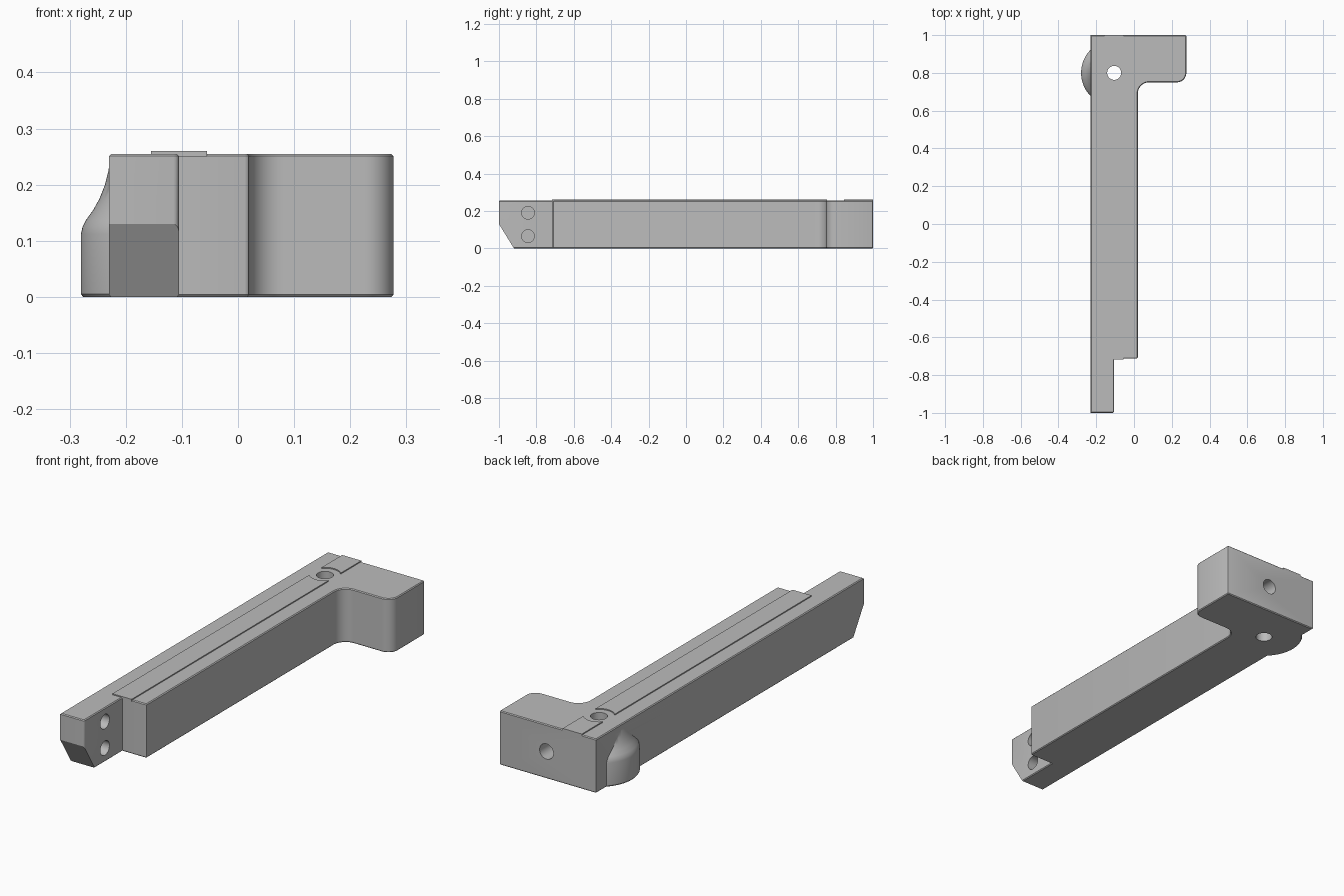
import bpy, bmesh, math
from mathutils import Matrix, Vector

cube = bpy.data.objects.get("Cube")
if cube:
    bpy.data.objects.remove(cube, do_unlink=True)

TOP = 0.255
PIN = Vector((-0.105, 0.8, 0))

grey = bpy.data.materials.new("plain grey")
grey.use_nodes = True
colour = (0.5, 0.5, 0.5, 1)
grey.diffuse_color = colour
grey.node_tree.nodes["Principled BSDF"].inputs["Base Color"].default_value = colour


def finish(name, bm):
    bmesh.ops.recalc_face_normals(bm, faces=bm.faces)
    mesh = bpy.data.meshes.new(name)
    bm.to_mesh(mesh)
    bm.free()
    mesh.materials.append(grey)
    obj = bpy.data.objects.new(name, mesh)
    bpy.context.collection.objects.link(obj)
    return obj


def prism(name, points, direction, bevel=0):
    """Extrude a closed outline, optionally chamfering both rims."""
    bm = bmesh.new()
    face = bm.faces.new([bm.verts.new(p) for p in points])
    out = bmesh.ops.extrude_face_region(bm, geom=[face], use_keep_orig=True)
    moved = [g for g in out["geom"] if isinstance(g, bmesh.types.BMVert)]
    bmesh.ops.translate(bm, vec=direction, verts=moved)
    bmesh.ops.recalc_face_normals(bm, faces=bm.faces)
    if bevel:
        rims = [e for e in bm.edges if abs(e.verts[0].co.z - e.verts[1].co.z) < 1e-5]
        bmesh.ops.bevel(bm, geom=rims, offset=bevel, segments=1, affect='EDGES')
    return finish(name, bm)


def rod(name, centre, axis, radius, length):
    bm = bmesh.new()
    turn = Vector((0, 0, 1)).rotation_difference(Vector(axis)).to_matrix().to_4x4()
    bmesh.ops.create_cone(bm, cap_ends=True, segments=40, radius1=radius, radius2=radius,
                          depth=length, matrix=Matrix.Translation(centre) @ turn)
    return finish(name, bm)


def combine(target, tool, operation):
    mod = target.modifiers.new("combine", 'BOOLEAN')
    mod.operation, mod.solver, mod.object = operation, 'EXACT', tool
    tool.hide_render = True
    bpy.context.view_layer.objects.active = target
    bpy.ops.object.modifier_apply(modifier=mod.name)
    bpy.data.objects.remove(tool, do_unlink=True)


def arc(cx, cy, r, start, end, steps=10):
    angles = [math.radians(start + (end - start) * i / steps) for i in range(steps + 1)]
    return [(cx + r * math.cos(a), cy + r * math.sin(a), 0) for a in angles]


# Arm with narrow tongue at the front and a foot at the back
outline = [(-0.23, 1, 0), (-0.23, -1, 0)]
outline += arc(-0.115, -0.99, 0.01, -90, 0, 4)
outline += [(-0.105, -0.713, 0)]
outline += arc(0.012, -0.705, 0.008, -90, 0, 3)
outline += arc(0.08, 0.69, 0.06, 180, 90)
outline += arc(0.227, 0.8, 0.05, -90, 0)
outline += arc(0.271, 0.994, 0.006, 0, 90, 2)
arm = prism("arm", outline, (0, 0, TOP), 0.004)

# Rounded boss on the side, flowing into the wall above
bm = bmesh.new()
rings = []
for z, r in [(0, 0.171), (0.005, 0.175), (0.112, 0.175), (0.125, 0.172), (0.137, 0.166),
             (0.155, 0.153), (0.175, 0.142), (0.2, 0.132), (0.225, 0.126), (0.245, 0.123)]:
    ring = [PIN] + [Vector(p) for p in arc(PIN.x, PIN.y, r, 130, 230, 32)]
    rings.append([bm.verts.new((p.x, p.y, z)) for p in ring])
for low, high in zip(rings, rings[1:]):
    for i in range(len(low)):
        j = (i + 1) % len(low)
        bm.faces.new((low[i], low[j], high[j], high[i]))
bm.faces.new(rings[0])
bm.faces.new(rings[-1])
combine(arm, finish("boss", bm), 'UNION')

# Sloped underside of the tongue tip
wedge = [(-0.4, -1.08, 0.26), (-0.4, -0.917, -0.005), (-0.4, -1.08, -0.005)]
combine(arm, prism("tip_cutter", wedge, (0.5, 0, 0)), 'DIFFERENCE')

# Holes: vertical pin, two in the tongue, one in the back face
combine(arm, rod("pin_cutter", PIN, (0, 0, 1), 0.037, 1), 'DIFFERENCE')
for z in (0.065, 0.19):
    combine(arm, rod("tongue_cutter", (-0.105, -0.845, z), (1, 0, 0), 0.034, 0.18), 'DIFFERENCE')
combine(arm, rod("back_cutter", (0.03, 1, 0.128), (0, 1, 0), 0.036, 0.3), 'DIFFERENCE')

# Thin raised strip on top, interrupted around the pin hole
strip = [(-0.155, -0.717, 0.25), (-0.055, -0.717, 0.25), (-0.055, 1, 0.25), (-0.155, 1, 0.25)]
rail = prism("raised_strip", strip, (0, 0, 0.01))
combine(rail, rod("strip_cutter", PIN, (0, 0, 1), 0.068, 1), 'DIFFERENCE')

for obj in (arm, rail):
    bpy.ops.object.select_all(action='DESELECT')
    obj.select_set(True)
    bpy.context.view_layer.objects.active = obj
    bpy.ops.object.shade_smooth_by_angle(angle=math.radians(30))
